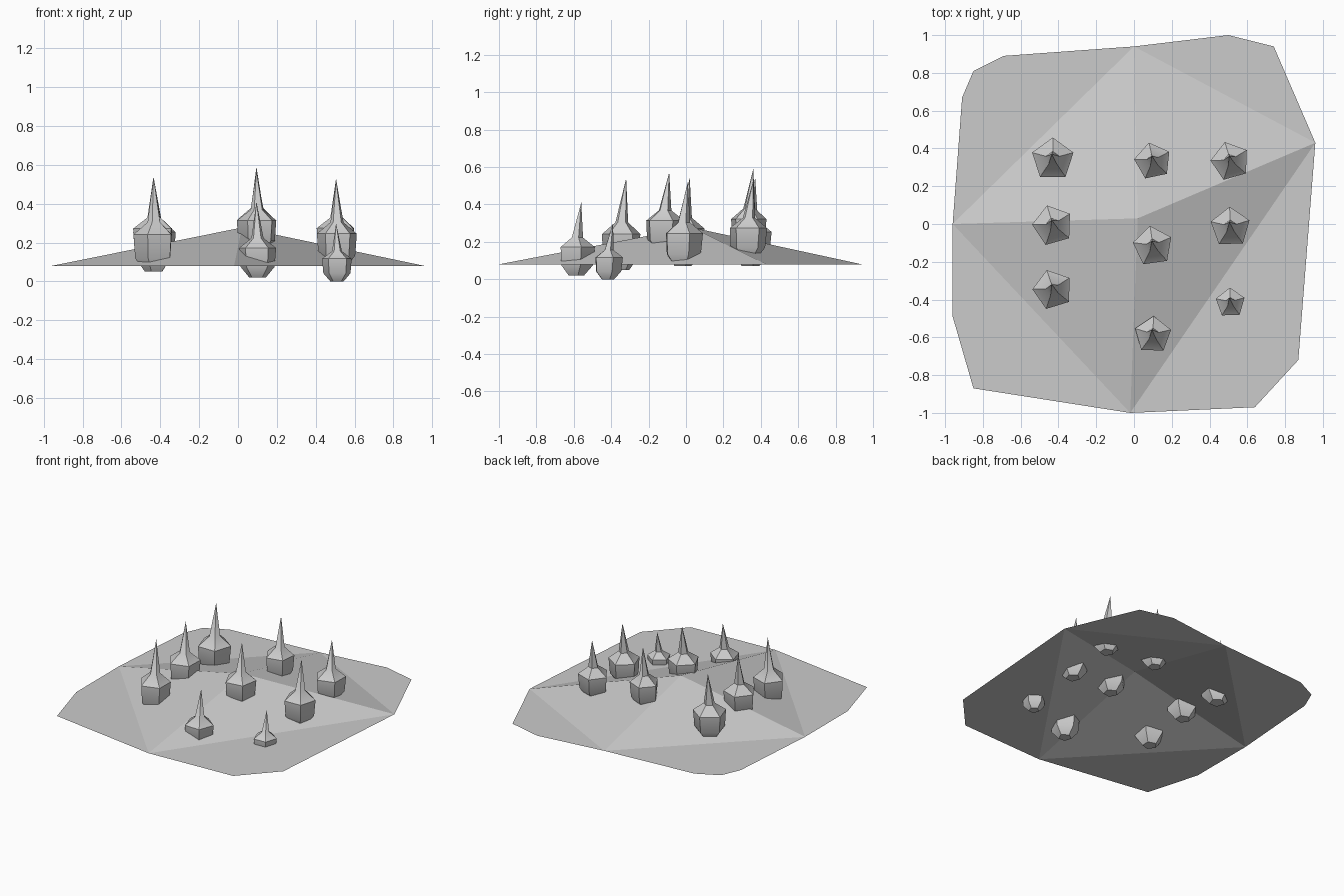
import bpy, bmesh
from math import sin, cos, radians

cube = bpy.data.objects.get("Cube")
if cube:
    bpy.data.objects.remove(cube)

# One plain grey for everything
grey = bpy.data.materials.new("plain_grey")
grey.use_nodes = True
GREY = (0.6, 0.6, 0.6, 1)
grey.diffuse_color = GREY
grey.node_tree.nodes["Principled BSDF"].inputs["Base Color"].default_value = GREY


def finish(name, bm, smooth):
    mesh = bpy.data.meshes.new(name)
    bmesh.ops.recalc_face_normals(bm, faces=bm.faces)
    bm.to_mesh(mesh)
    bm.free()
    mesh.materials.append(grey)
    obj = bpy.data.objects.new(name, mesh)
    bpy.context.collection.objects.link(obj)
    bpy.ops.object.select_all(action="DESELECT")
    obj.select_set(True)
    bpy.context.view_layer.objects.active = obj
    bpy.ops.object.shade_smooth_by_angle(angle=radians(smooth))


# Mound: open sheet, a four-sided peak standing on a level apron.
# Each list is the apron outline from one foot of a ridge to the next.
RIM_Z = 0.08
EAST, NORTH, WEST, SOUTH = (0.96, 0.43), (0, 0.94), (-0.96, 0), (-0.02, -1.0)
aprons = [
    [EAST, (0.74, 0.94), (0.5, 1.0), NORTH],
    [NORTH, (-0.69, 0.89), (-0.85, 0.81), (-0.91, 0.67), WEST],
    [WEST, (-0.96, -0.49), (-0.85, -0.87), SOUTH],
    [SOUTH, (0.64, -0.97), (0.87, -0.72), EAST],
]
bm = bmesh.new()
peak = bm.verts.new((0.02, 0.03, 0.277))
for outline in aprons:
    verts = [bm.verts.new((x, y, RIM_Z)) for x, y in outline]
    bm.faces.new(verts)
    bm.faces.new((peak, verts[0], verts[-1]))
bmesh.ops.remove_doubles(bm, verts=bm.verts, dist=0.001)
finish("mound", bm, smooth=5)

# Five-sided bulb: (radius factor, height factor) from the base to the neck
PROFILE = [(0.45, 0.0), (0.92, 0.14), (1.0, 0.39), (0.33, 0.52)]
SIDES = 5


def spiked_bulb(name, x, y, radius, bottom, top, turn):
    bm = bmesh.new()
    height = top - bottom
    rings = []
    for r, h in PROFILE:
        lean = 0.03 * max(0, h - 0.3)
        rings.append([bm.verts.new((
            x + radius * r * cos(radians(turn + 360 * k / SIDES)),
            y + lean + radius * r * sin(radians(turn + 360 * k / SIDES)),
            bottom + height * h)) for k in range(SIDES)])
    tip = bm.verts.new((x - 0.005, y + 0.03, top))
    bm.faces.new(rings[0])
    for low, high in zip(rings, rings[1:]):
        for k in range(SIDES):
            n = (k + 1) % SIDES
            bm.faces.new((low[k], low[n], high[n], high[k]))
    for k in range(SIDES):
        bm.faces.new((rings[-1][k], rings[-1][(k + 1) % SIDES], tip))
    finish(name, bm, smooth=40)


# Bulbs: x, y, radius, bottom, tip height, turn
bulbs = [
    (-0.43, 0.34, 0.115, 0.07, 0.54, 90),
    (0.1, 0.33, 0.1, 0.15, 0.59, 102),
    (0.51, 0.33, 0.105, 0.11, 0.53, 106),
    (-0.43, -0.01, 0.11, 0.1, 0.54, 106),
    (0.1, -0.12, 0.108, 0.15, 0.57, 98),
    (0.51, -0.02, 0.108, 0.07, 0.52, 92),
    (-0.43, -0.35, 0.108, 0.05, 0.54, 107),
    (0.1, -0.59, 0.1, 0.02, 0.41, 88),
    (0.51, -0.42, 0.08, 0.0, 0.3, 92),
]
for i, bulb in enumerate(bulbs):
    spiked_bulb(f"spiked_bulb_{i + 1}", *bulb)
